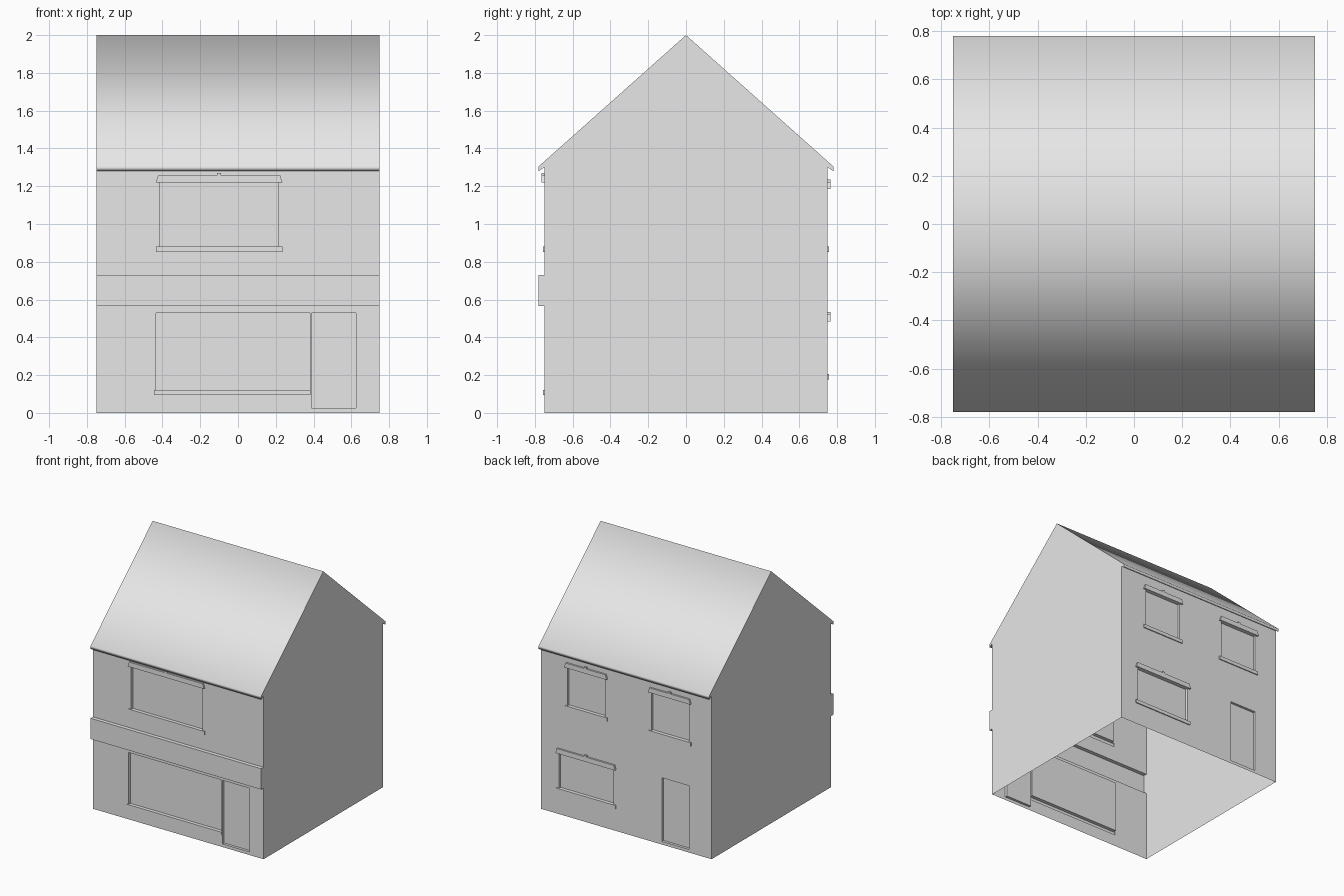
import bpy, bmesh
from mathutils import Vector

if "Cube" in bpy.data.objects:
    bpy.data.objects.remove(bpy.data.objects["Cube"], do_unlink=True)

HALF = 0.75        # half width and half depth of the walls
WALL_TOP = 1.30
RECESS, SILL_OUT = 0.02, -0.008

grey = bpy.data.materials.new("plain_grey")
grey.use_nodes = True
colour = (0.8, 0.8, 0.8, 1)
grey.diffuse_color = colour
grey.node_tree.nodes["Principled BSDF"].inputs["Base Color"].default_value = colour


def finish(bm, name, smooth=False):
    """Turn a bmesh into a named object with the grey material."""
    bmesh.ops.remove_doubles(bm, verts=bm.verts, dist=1e-5)
    for f in bm.faces:
        f.smooth = smooth
    mesh = bpy.data.meshes.new(name)
    bm.to_mesh(mesh)
    bm.free()
    mesh.materials.append(grey)
    ob = bpy.data.objects.new(name, mesh)
    bpy.context.collection.objects.link(ob)
    return ob


def add_face(bm, points, flip=False):
    verts = [bm.verts.new(p) for p in points]
    bm.faces.new(verts[::-1] if flip else verts)


def corners(x0, x1, z0, z1):
    return [(x0, z0), (x1, z0), (x1, z1), (x0, z1)]


def wall(name, side, panels):
    """Wall sheet whose panels (x0, x1, z0, z1, depth) are pushed in or out."""
    bm = bmesh.new()
    flip = side > 0

    def at(p, depth=0):
        return (p[0], side * (HALF - depth), p[1])

    xs = sorted({-HALF, HALF} | {x for p in panels for x in p[:2]})
    zs = sorted({0, WALL_TOP} | {z for p in panels for z in p[2:4]})
    for x0, x1 in zip(xs, xs[1:]):
        for z0, z1 in zip(zs, zs[1:]):
            cx, cz = (x0 + x1) / 2, (z0 + z1) / 2
            if not any(p[0] < cx < p[1] and p[2] < cz < p[3] for p in panels):
                add_face(bm, [at(c) for c in corners(x0, x1, z0, z1)], flip)
    for x0, x1, z0, z1, depth in panels:
        ring = corners(x0, x1, z0, z1)
        add_face(bm, [at(c, depth) for c in ring], flip)
        for a, b in zip(ring, ring[1:] + ring[:1]):
            add_face(bm, [at(a), at(b), at(b, depth), at(a, depth)], flip)
    return finish(bm, name)


def tapered_block(name, side, x0, x1, z0, z1, out, inset=0.0):
    """Block on a wall, narrower at its top."""
    bm = bmesh.new()
    bmesh.ops.create_cube(bm, size=1)
    for v in bm.verts:
        top = v.co.z > 0
        i = inset if top else 0
        v.co = Vector((x1 - i if v.co.x > 0 else x0 + i,
                       side * (HALF + (out if v.co.y > 0 else 0)),
                       z1 if top else z0))
    bmesh.ops.recalc_face_normals(bm, faces=bm.faces)
    return finish(bm, name)


def window(x0, x1, z0, z1, sill=0.028):
    """Recessed pane with a projecting sill below it."""
    return [(x0, x1, z0, z1, RECESS),
            (x0 - 0.022, x1 + 0.022, z0 - sill, z0, SILL_OUT)]


def hood(name, side, x0, x1, z):
    """Sloped-ended hood over a window, with a small central nub."""
    tapered_block(name, side, x0 - 0.022, x1 + 0.022, z, z + 0.038, 0.014, 0.012)
    mid = (x0 + x1) / 2
    tapered_block(name + "_nub", side, mid - 0.01, mid + 0.01,
                  z + 0.038, z + 0.05, 0.014)


# Front: upper window, fascia band, shop window and door
front_upper = (-0.413, 0.213, 0.88, 1.22)
shop = (-0.435, 0.38, 0.12, 0.53)
wall("front_wall", -1,
     window(*front_upper)
     + [(-HALF, HALF, 0.565, 0.73, -0.03),
        (*shop, RECESS),
        (-0.445, 0.385, 0.095, 0.12, SILL_OUT),
        (0.39, 0.625, 0.025, 0.53, RECESS)])
hood("front_hood", -1, front_upper[0], front_upper[1], front_upper[3])

# Back: two upper windows, one lower window and door
back_windows = {
    "back_upper_left": (0.185, 0.515, 0.88, 1.185),
    "back_upper_right": (-0.55, -0.222, 0.88, 1.185),
    "back_lower": (0.11, 0.592, 0.205, 0.485),
}
panels = [(-0.55, -0.315, 0.025, 0.53, RECESS)]
for name, w in back_windows.items():
    panels += window(*w)
    hood(name + "_hood", 1, w[0], w[1], w[3])
wall("back_wall", 1, panels)

# Section of the roof, from the front wall top over the ridge to the back
half_roof = [(-HALF, WALL_TOP), (-0.78, 1.28), (-0.78, 1.305)]
section = half_roof + [(0, 2.0)] + [(-y, z) for y, z in reversed(half_roof)]

# Roof sheet with turned-down eaves
bm = bmesh.new()
for (ya, za), (yb, zb) in zip(section, section[1:]):
    add_face(bm, [(-HALF, ya, za), (HALF, ya, za), (HALF, yb, zb), (-HALF, yb, zb)])
finish(bm, "roof", smooth=True)

# Gable end walls
outline = [(-HALF, 0)] + section + [(HALF, 0)]
for name, x in (("right_gable", -HALF), ("left_gable", HALF)):
    bm = bmesh.new()
    add_face(bm, [(x, y, z) for y, z in outline], flip=x > 0)
    bm.normal_update()
    for f in bm.faces:
        if f.normal.x * x < 0:
            f.normal_flip()
    finish(bm, name)
